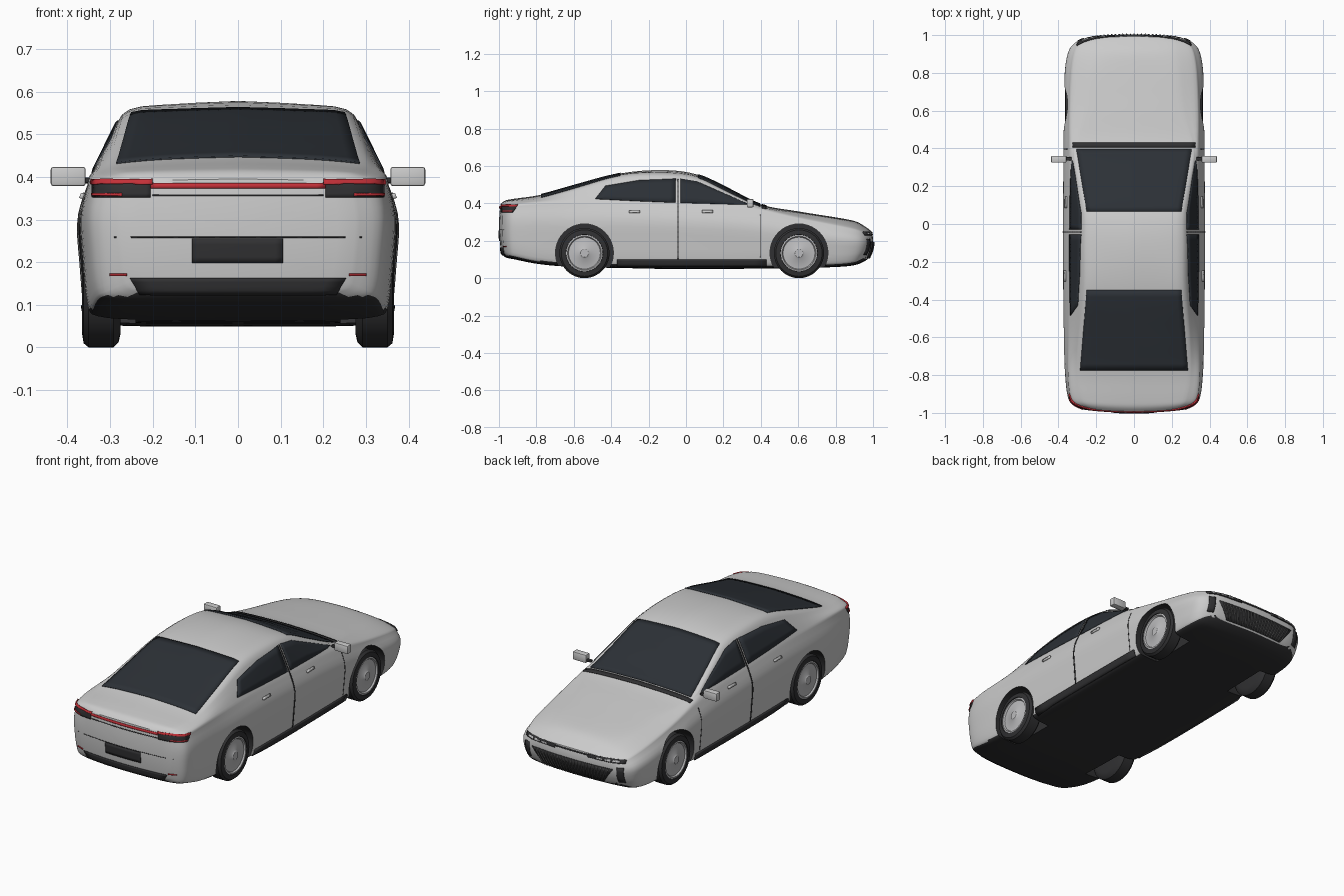
import bpy, bmesh, math
from mathutils import Vector
from mathutils.bvhtree import BVHTree

if "Cube" in bpy.data.objects:
    bpy.data.objects.remove(bpy.data.objects["Cube"])


def material(name, *rgb):
    m = bpy.data.materials.new(name)
    m.diffuse_color = (*rgb, 1)
    m.use_nodes = True
    m.node_tree.nodes["Principled BSDF"].inputs["Base Color"].default_value = m.diffuse_color
    return m


PAINT = material("paint", .62, .62, .61)
DARK = material("dark_trim", .03, .03, .032)
GLASS = material("glass", .025, .03, .037)
RED = material("red_lens", .55, .03, .04)
RIM = material("rim_metal", .5, .5, .51)
SLAT = material("slat_grey", .1, .1, .1)


def finish(name, bm, *mats, angle=35):
    me = bpy.data.meshes.new(name)
    bm.to_mesh(me)
    ob = bpy.data.objects.new(name, me)
    bpy.context.collection.objects.link(ob)
    for m in mats:
        me.materials.append(m)
    for o in bpy.context.selected_objects:
        o.select_set(False)
    ob.select_set(True)
    bpy.context.view_layer.objects.active = ob
    bpy.ops.object.shade_smooth_by_angle(angle=math.radians(angle))
    return ob


def smooth_curve(pts, n):
    """Catmull-Rom resampling of tuples of any size."""
    out = []
    for i in range(len(pts) - 1):
        p = [pts[max(0, min(len(pts) - 1, i + k))] for k in (-1, 0, 1, 2)]
        for s in range(n):
            t = s / n
            out.append(tuple(.5 * (2 * b + (c - a) * t + (2 * a - 5 * b + 4 * c - d) * t * t
                                   + (3 * b - a - 3 * c + d) * t ** 3) for a, b, c, d in zip(*p)))
    return out + [tuple(pts[-1])]


# Body stations: y, bottom z, top z, belt z, half width, belt half width, roof-edge half width, roof-edge z
STATIONS = [
    (-1.0, .13, .395, .372, .275, .265, .20, .39),
    (-.975, .11, .415, .387, .328, .312, .24, .409),
    (-.92, .10, .425, .395, .352, .335, .26, .416),
    (-.78, .075, .445, .405, .366, .345, .28, .43),
    (-.60, .06, .495, .41, .371, .342, .275, .478),
    (-.35, .055, .560, .418, .374, .337, .255, .547),
    (-.12, .05, .578, .415, .375, .335, .255, .557),
    (.06, .05, .554, .405, .375, .335, .255, .536),
    (.22, .05, .482, .393, .374, .336, .28, .462),
    (.40, .052, .394, .368, .373, .338, .30, .382),
    (.60, .055, .357, .325, .37, .335, .24, .349),
    (.80, .06, .325, .287, .366, .325, .22, .317),
    (.92, .07, .303, .264, .348, .308, .20, .292),
    (.975, .085, .272, .245, .317, .285, .20, .265),
    (1.0, .10, .25, .23, .27, .25, .18, .245)]


def section(zb, zt, zs, w, wb, wt, zr):
    half = [(0, zb), (w * .6, zb), (w * .89, zb + .008), (w * .955, zb + .035),
            (w * .985, zb + (zs - zb) * .4), (w, zb + (zs - zb) * .7),
            (w * .35 + wb * .65, zs - (zs - zb) * .08), (wb, zs),
            (wb * .4 + wt * .6 + .006, zs * .35 + zr * .65), (wt, zr),
            (wt * .6, zt - (zt - zr) * .36), (0, zt)]
    h = smooth_curve(half, 3)
    return h + [(-x, z) for x, z in h[-2:0:-1]]


def bulge(x, y, z):
    """Rounds the nose and tail in plan and in side view."""
    e = max(0, (abs(y) - .8) / .2) ** 2
    k, zc = (3, .2) if y > 0 else (.6, .28)
    return (x, y - math.copysign(e * (.25 * x * x + k * (z - zc) ** 2), y), z)


rings = [[(x, s[0], z) for x, z in section(*s[1:])] for s in smooth_curve(STATIONS, 4)]


def shrink(ring, f):
    zm = (min(p[2] for p in ring) + max(p[2] for p in ring)) / 2
    return [(x * f, y, zm + (z - zm) * f) for x, y, z in ring]


F = (.85, .65, .4, .2, .03)
rings = [shrink(rings[0], f) for f in reversed(F)] + rings + [shrink(rings[-1], f) for f in F]

# Body shell
bm = bmesh.new()
grid = [[bm.verts.new(bulge(*p)) for p in r] for r in rings]
n = len(grid[0])
for a, b in zip(grid, grid[1:]):
    for i in range(n):
        bm.faces.new((a[i], a[(i + 1) % n], b[(i + 1) % n], b[i]))
bm.faces.new(grid[0])
bm.faces.new(grid[-1])
bmesh.ops.recalc_face_normals(bm, faces=bm.faces)
bm.normal_update()
for f in bm.faces:
    f.material_index = int(f.normal.z < -.6)
TREE = BVHTree.FromBMesh(bm)
body = finish("body_shell", bm, PAINT, DARK)


def lathe(name, prof, cx, cy, cz, side, *mats, seg=40):
    """Spins a (radius, x) profile around the axle."""
    bm = bmesh.new()
    rows = [[bm.verts.new((cx + side * x, cy + r * math.cos(a), cz + r * math.sin(a)))
             for a in (2 * math.pi * k / seg for k in range(seg))] for r, x in prof]
    for a, b in zip(rows, rows[1:]):
        for i in range(seg):
            bm.faces.new((a[i], a[(i + 1) % seg], b[(i + 1) % seg], b[i]))
    bm.faces.new(rows[0])
    bm.faces.new(rows[-1])
    bmesh.ops.recalc_face_normals(bm, faces=bm.faces)
    return finish(name, bm, *mats)


# Wheel arches and wheels
for label, cy in (("rear", -.543), ("front", .604)):
    for side in (-1, 1):
        nm = f"{label}_{'right' if side > 0 else 'left'}"
        cut = lathe(nm + "_arch_cutter", [(.155, .24), (.155, .5)], 0, cy, .135, side, DARK)
        cut.hide_render = True
        mod = body.modifiers.new("arch", 'BOOLEAN')
        mod.operation, mod.object, mod.solver = 'DIFFERENCE', cut, 'EXACT'
        mod.material_mode = 'TRANSFER'
        bpy.context.view_layer.objects.active = body
        bpy.ops.object.modifier_apply(modifier=mod.name)
        bpy.data.objects.remove(cut)
        lathe(nm + "_tyre", [(.1, .275), (.122, .28), (.134, .292), (.134, .35), (.124, .362), (.099, .366),
                             (.097, .35)], 0, cy, .134, side, DARK)
        lathe(nm + "_rim", [(.098, .34), (.098, .362), (.09, .364), (.085, .356), (.03, .36), (.022, .366)],
              0, cy, .134, side, RIM)
bpy.context.view_layer.objects.active = body
body.select_set(True)
bpy.ops.object.shade_smooth_by_angle(angle=math.radians(40))


def patch(name, low, up, axis, sign, mat, off=.004, nu=12, nv=4):
    """Lays a panel between two polylines onto the body, seen along an axis."""
    def along(line, t):
        t *= len(line) - 1
        i = min(int(t), len(line) - 2)
        return Vector(line[i]).lerp(Vector(line[i + 1]), t - i)
    bm = bmesh.new()
    rows, nrm = [], None
    for j in range(nv + 1):
        row = []
        for i in range(nu + 1):
            q = along(low, i / nu).lerp(along(up, i / nu), j / nv)
            o = list(q)
            o.insert(axis, sign * 1.5)
            d = Vector((0, 0, 0))
            d[axis] = -sign
            hit, nr = TREE.ray_cast(Vector(o), d)[:2]
            if hit is None:
                o[axis] = sign * (.3, .95, .4)[axis]
                hit, nr = TREE.find_nearest(Vector(o))[:2]
            nrm = nr
            row.append(bm.verts.new(hit + nr * off))
        rows.append(row)
    for a, b in zip(rows, rows[1:]):
        for i in range(nu):
            bm.faces.new((a[i], a[i + 1], b[i + 1], b[i]))
    bm.normal_update()
    bm.faces.ensure_lookup_table()
    if bm.faces[-1].normal.dot(nrm) < 0:
        bmesh.ops.reverse_faces(bm, faces=bm.faces)
    ob = finish(name, bm, mat)
    m = ob.modifiers.new("thickness", 'SOLIDIFY')
    m.thickness, m.offset = off + .002, -1
    return ob


def strip(name, x0, x1, z0, z1, axis, sign, mat, **kw):
    return patch(name, [(x0, z0), (x1, z0)], [(x0, z1), (x1, z1)], axis, sign, mat, **kw)


# Windscreen, rear window and cowl
patch("windscreen", [(-.305, .395), (.305, .395)], [(-.25, .065), (.25, .065)], 2, 1, GLASS, nu=20, nv=12)
patch("rear_window", [(-.285, -.775), (.285, -.775)], [(-.25, -.35), (.25, -.35)], 2, 1, GLASS, nu=20, nv=12)
strip("cowl", -.325, .325, .405, .43, 2, 1, DARK, nu=20, nv=2)

# Side glass, seams, handles, sills and mirrors
for s, nm in ((-1, "left"), (1, "right")):
    patch(nm + "_rear_side_window", [(-.485, .423), (-.27, .412), (-.055, .403)],
          [(-.43, .492), (-.25, .522), (-.055, .53)], 0, s, GLASS)
    patch(nm + "_front_side_window", [(-.03, .402), (.15, .397), (.335, .392)],
          [(-.03, .53), (.06, .515), (.325, .398)], 0, s, GLASS)
    strip(nm + "_door_seam", -.046, -.039, .1, .53, 0, s, DARK, off=.002, nu=1, nv=16)
    strip(nm + "_front_door_seam", .395, .399, .11, .34, 0, s, DARK, off=.001, nu=1, nv=10)
    strip(nm + "_sill", -.37, .43, .066, .1, 0, s, DARK, off=.008)
    for k, y in (("rear", -.275), ("front", .115)):
        strip(f"{nm}_{k}_door_handle", y - .03, y + .03, .348, .36, 0, s, PAINT, off=.008, nu=3, nv=2)
    for part, c, size in (("mirror", (.398, .343, .401), (.082, .036, .045)),
                          ("mirror_stem", (.35, .345, .392), (.04, .02, .014))):
        bm = bmesh.new()
        bmesh.ops.create_cube(bm, size=1)
        for v in bm.verts:
            v.co = Vector((s * c[0], c[1], c[2])) + Vector(a * b for a, b in zip(v.co, size))
        bmesh.ops.bevel(bm, geom=bm.edges[:], offset=.006, segments=2, affect='EDGES', profile=.5)
        finish(f"{nm}_{part}", bm, PAINT if part == "mirror" else DARK)

    # Lamps and vents on each side
    a = lambda p, q: sorted((s * p, s * q))
    strip(nm + "_tail_lamp", *a(.205, .34), .352, .388, 1, -1, DARK, off=.004)
    strip(nm + "_tail_lamp_upper", *a(.2, .34), .382, .391, 1, -1, RED, off=.007)
    strip(nm + "_tail_lamp_lower", *a(.27, .338), .355, .361, 1, -1, RED, off=.007)
    strip(nm + "_reflector", *a(.26, .3), .168, .173, 1, -1, RED, nv=1)
    strip(nm + "_headlamp", *a(.1, .3), .229, .246, 1, 1, DARK, off=.005)
    for k in range(3):
        strip(f"{nm}_headlamp_lens_{k}", *a(.15 + k * .045, .185 + k * .045), .233, .24, 1, 1, RIM, off=.008, nu=3)
    strip(nm + "_vent", *a(.265, .298), .125, .208, 1, 1, DARK, nu=3)

# Tail details
strip("light_bar", -.205, .205, .373, .385, 1, -1, RED, off=.005, nu=20, nv=2)
strip("boot_seam", -.2, .2, .355, .359, 1, -1, DARK, off=.002, nv=1)
strip("bumper_seam", -.29, .29, .257, .26, 1, -1, DARK, off=.001, nv=1)
strip("plate_recess", -.108, .105, .198, .256, 1, -1, DARK)
patch("rear_diffuser", [(-.23, .125), (.23, .125)], [(-.253, .163), (.253, .163)], 1, -1, DARK)

# Nose details
patch("grille", [(-.18, .108), (.18, .108)], [(-.245, .195), (.245, .195)], 1, 1, DARK, nu=20)
strip("nose_lip", -.1, .1, .236, .243, 1, 1, DARK, off=.002, nv=1)
for k in range(-11, 12):
    x = k * .02
    t = .0162 * k
    patch(f"grille_slat_{k + 11}", [(t - .002, .11), (t + .002, .11)],
          [(x - .002, .192), (x + .002, .192)], 1, 1, SLAT, off=.009, nu=1)
